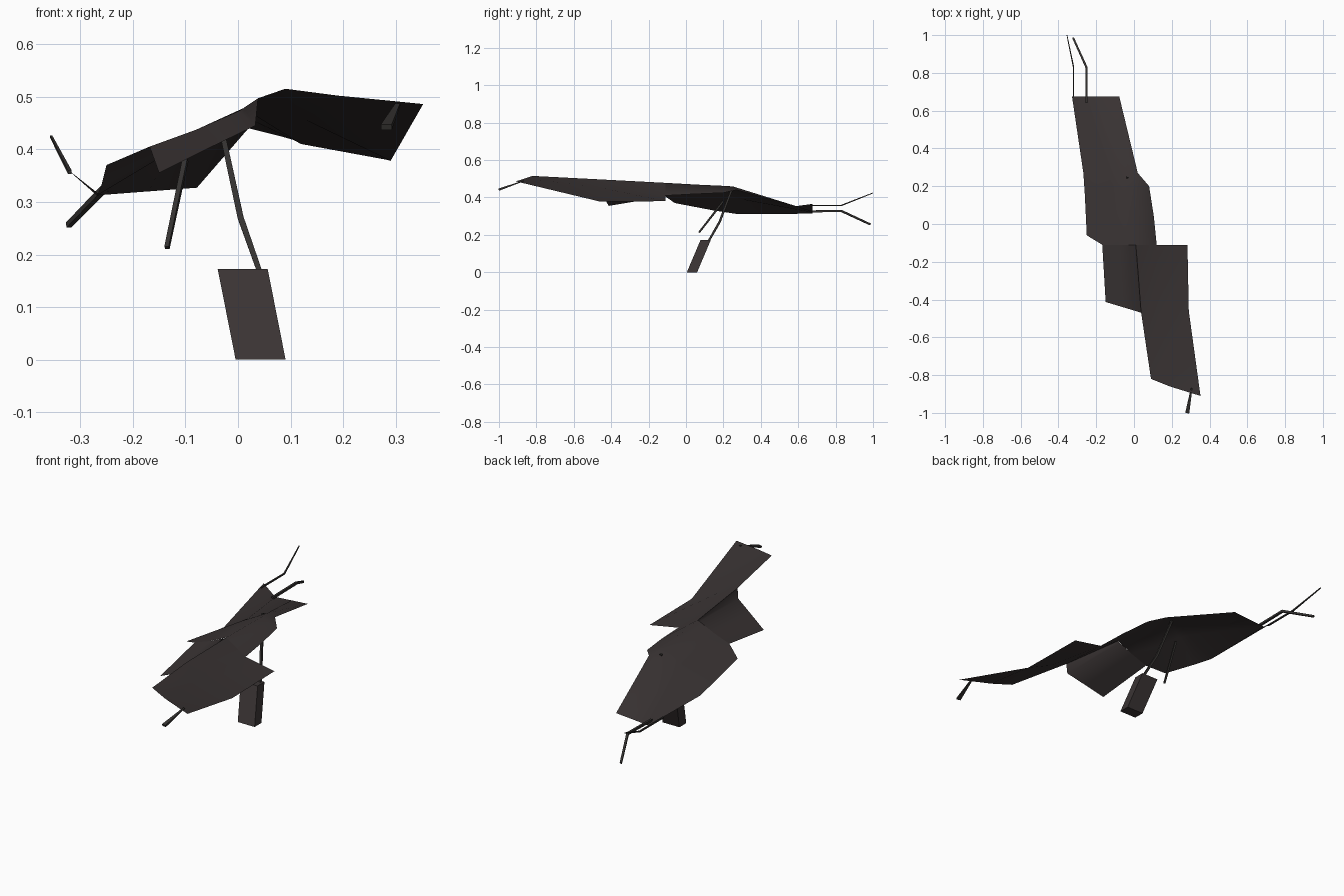
import bpy, bmesh, math
from mathutils import Vector

if "Cube" in bpy.data.objects:
    bpy.data.objects.remove(bpy.data.objects["Cube"])


def material(name, col):
    m = bpy.data.materials.new(name)
    m.diffuse_color = (*col, 1)
    m.use_nodes = True
    m.node_tree.nodes["Principled BSDF"].inputs["Base Color"].default_value = m.diffuse_color
    return m


hide = material("dark brown", (0.042, 0.034, 0.034))
limb = material("charcoal", (0.034, 0.031, 0.029))


def finish(name, bm, mat, smooth):
    me = bpy.data.meshes.new(name)
    bmesh.ops.recalc_face_normals(bm, faces=bm.faces)
    bm.to_mesh(me)
    bm.free()
    me.materials.append(mat)
    for p in me.polygons:
        p.use_smooth = smooth
    ob = bpy.data.objects.new(name, me)
    bpy.context.collection.objects.link(ob)
    return ob


def sheet(name, rows):
    """Skin a plate through rows of points."""
    bm = bmesh.new()
    grid = [[bm.verts.new(p) for p in r] for r in rows]
    for a, b in zip(grid, grid[1:]):
        for i in range(len(a) - 1):
            bm.faces.new((a[i], a[i + 1], b[i + 1], b[i]))
    bmesh.ops.remove_doubles(bm, verts=bm.verts, dist=0.001)
    return finish(name, bm, hide, True)


def rod(name, pts, radii, flat=1.0):
    """Four-sided tapered rod along a path."""
    bm = bmesh.new()
    pts = [Vector(p) for p in pts]
    rings = []
    for i, p in enumerate(pts):
        d = (pts[min(i + 1, len(pts) - 1)] - pts[max(i - 1, 0)]).normalized()
        u = d.cross(Vector((0, 0, 1)) if abs(d.z) < 0.8 else Vector((0, 1, 0))).normalized()
        v = d.cross(u)
        r = radii[i]
        rings.append([bm.verts.new(p + u * r * math.cos(a) + v * r * flat * math.sin(a))
                      for a in (math.pi / 4 + k * math.pi / 2 for k in range(4))])
    for a, b in zip(rings, rings[1:]):
        for k in range(4):
            bm.faces.new((a[k], a[(k + 1) % 4], b[(k + 1) % 4], b[k]))
    bm.faces.new(rings[0])
    bm.faces.new(rings[-1])
    return finish(name, bm, limb, False)


# front plate, sloping down to the right of the ridge
sheet("front_plate", [
    [(.09, -.82, .515), (.19, -.86, .502), (.352, -.91, .486)],
    [(.038, -.47, .497), (.13, -.47, .455), (.29, -.46, .378)],
    [(.01, -.11, .478), (.12, -.11, .41), (.283, -.11, .38)]])

# middle plate, sloping down to the left of the ridge
sheet("middle_plate", [
    [(-.15, -.413, .355), (-.06, -.44, .40), (.033, -.468, .445), (.038, -.47, .497)],
    [(-.168, -.11, .405), (-.08, -.11, .437), (.0, -.11, .472), (.01, -.11, .478)]])

# rear plate, draped from the ridge to the rear edge
sheet("rear_plate", [
    [(-.168, -.11, .405), (-.08, -.11, .437), (.01, -.11, .478), (.12, -.11, .41)],
    [(-.25, -.06, .37), (-.11, .05, .425), (.0, .07, .468), (.105, .04, .418)],
    [(-.26, .15, .33), (-.12, .2, .41), (-.005, .2, .462), (.08, .2, .425)],
    [(-.268, .27, .312), (-.13, .27, .395), (-.012, .25, .459), (.02, .27, .44)],
    [(-.328, .675, .365), (-.262, .675, .313), (-.17, .675, .32), (-.078, .675, .327)]])

# front spike
rod("front_spike", [(.305, -.87, .488), (.282, -1.0, .442)], [.006, .015], .5)

# rear prongs
rod("rear_prong_thick", [(-.252, .64, .325), (-.252, .83, .328), (-.322, .985, .256)],
    [.008, .008, .007])
rod("rear_prong_thin", [(-.32, .64, .357), (-.32, .83, .357), (-.355, 1.0, .424)],
    [.005, .005, .003])

# long leg and short leg
rod("long_leg", [(-.035, .25, .455), (.005, .18, .27), (.042, .12, .165)],
    [.007, .008, .007])
rod("short_leg", [(-.10, .2, .38), (-.135, .07, .213)], [.007, .006])

# slanted foot block
bm = bmesh.new()
bmesh.ops.create_cube(bm, size=1)
for v in bm.verts:
    t = v.co.z + .5
    v.co = Vector((v.co.x * .095 + .043 - .034 * t, v.co.y * .055 + .032 + .073 * t, .172 * t))
finish("foot_block", bm, hide, False)
